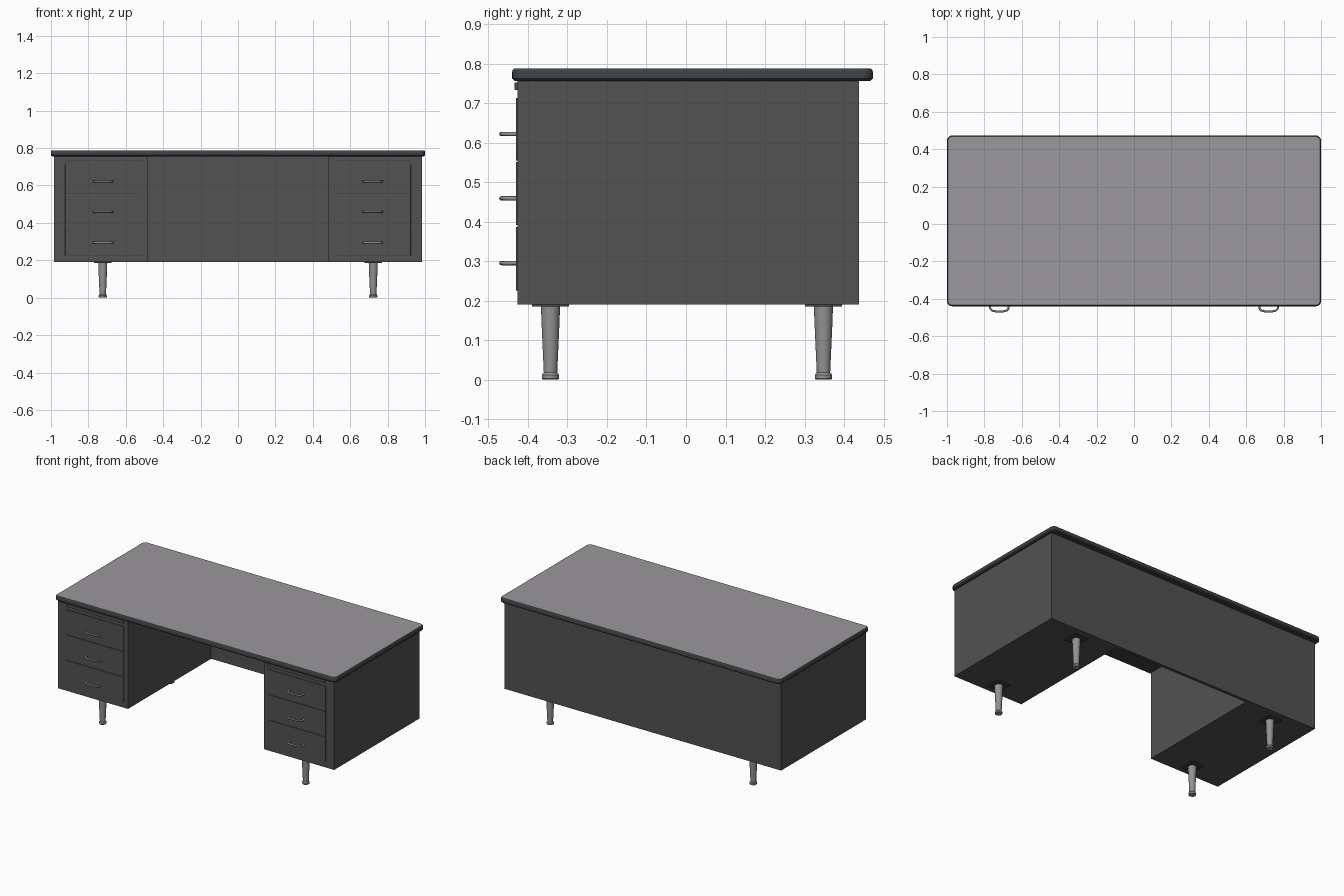
import bpy, bmesh, math

if "Cube" in bpy.data.objects:
    bpy.data.objects.remove(bpy.data.objects["Cube"])


def material(name, r, g, b):
    m = bpy.data.materials.new(name)
    m.diffuse_color = (r, g, b, 1)
    m.use_nodes = True
    m.node_tree.nodes["Principled BSDF"].inputs["Base Color"].default_value = m.diffuse_color
    return m


BODY = material("charcoal steel", 0.085, 0.085, 0.085)
TOP = material("grey laminate", 0.33, 0.315, 0.335)
EDGE = material("dark edging", 0.05, 0.052, 0.056)
METAL = material("brushed metal", 0.29, 0.29, 0.29)


def finish(bm, name, *mats):
    bmesh.ops.recalc_face_normals(bm, faces=bm.faces)
    me = bpy.data.meshes.new(name)
    bm.to_mesh(me)
    bm.free()
    for m in mats:
        me.materials.append(m)
    ob = bpy.data.objects.new(name, me)
    bpy.context.collection.objects.link(ob)
    return ob


def smooth(ob):
    bpy.ops.object.select_all(action='DESELECT')
    ob.select_set(True)
    bpy.context.view_layer.objects.active = ob
    bpy.ops.object.shade_smooth_by_angle(angle=math.radians(35))


def box(name, x0, x1, y0, y1, z0, z1, mat, bevel=0.0):
    bm = bmesh.new()
    bmesh.ops.create_cube(bm, size=1)
    for v in bm.verts:
        v.co = ((x0 + x1) / 2 + v.co.x * (x1 - x0),
                (y0 + y1) / 2 + v.co.y * (y1 - y0),
                (z0 + z1) / 2 + v.co.z * (z1 - z0))
    if bevel:
        bmesh.ops.bevel(bm, geom=bm.edges[:], offset=bevel, segments=2,
                        affect='EDGES', profile=0.5)
    return finish(bm, name, mat)


# Desktop: rounded corners, softened rim, lighter laminate on the upper face
def desktop():
    x, y0, y1, z0, z1, r = 1.0, -0.44, 0.473, 0.756, 0.788, 0.028
    rings = [(0.006, z0), (0.0, z0 + 0.006), (0.0, z1 - 0.008),
             (0.002, z1 - 0.003), (0.006, z1)]
    corners = [(x - r, y1 - r, 0), (-x + r, y1 - r, 90),
               (-x + r, y0 + r, 180), (x - r, y0 + r, 270)]
    bm = bmesh.new()
    loops = []
    for inset, z in rings:
        loop = []
        for cx, cy, a0 in corners:
            for k in range(7):
                a = math.radians(a0 + 15 * k)
                loop.append(bm.verts.new((cx + (r - inset) * math.cos(a),
                                          cy + (r - inset) * math.sin(a), z)))
        loops.append(loop)
    n = len(loops[0])
    for a, b in zip(loops, loops[1:]):
        for i in range(n):
            bm.faces.new((a[i], a[(i + 1) % n], b[(i + 1) % n], b[i]))
    bm.faces.new(loops[0][::-1])
    bm.faces.new(loops[-1]).material_index = 1
    smooth(finish(bm, "desktop", EDGE, TOP))


desktop()

# Back panel behind the knee hole
box("back_panel", -0.484, 0.484, 0.418, 0.438, 0.19, 0.757, BODY)


# Turned leg with a collar foot
def leg(name, x, y):
    profile = [(0, 0), (0.019, 0), (0.022, 0.003), (0.022, 0.012), (0.019, 0.016),
               (0.017, 0.018), (0.023, 0.15), (0.024, 0.186), (0, 0.186)]
    bm = bmesh.new()
    vs = [bm.verts.new((r, 0, z)) for r, z in profile]
    es = [bm.edges.new(p) for p in zip(vs, vs[1:])]
    bmesh.ops.spin(bm, geom=vs + es, cent=(0, 0, 0), axis=(0, 0, 1),
                   angle=math.tau, steps=24)
    bmesh.ops.remove_doubles(bm, verts=bm.verts, dist=0.0001)
    ob = finish(bm, name, METAL)
    ob.location = (x, y, 0)
    smooth(ob)


# Bent bar pull
def handle(name, x, z):
    cu = bpy.data.curves.new(name, 'CURVE')
    cu.dimensions = '3D'
    cu.bevel_depth = 0.0055
    cu.bevel_resolution = 2
    half = [(0.050, -0.425), (0.050, -0.445), (0.047, -0.455),
            (0.040, -0.462), (0.028, -0.466), (0.012, -0.4675)]
    pts = half + [(-px, py) for px, py in reversed(half)]
    sp = cu.splines.new('POLY')
    sp.points.add(len(pts) - 1)
    for p, (px, py) in zip(sp.points, pts):
        p.co = (px, py, 0, 1)
    cu.materials.append(METAL)
    ob = bpy.data.objects.new(name, cu)
    ob.location = (x, 0, z)
    bpy.context.collection.objects.link(ob)


# Two mirrored pedestals with writing slide, drawers, pulls and legs
DRAWERS = [("upper", 0.555, 0.713, 0.622), ("middle", 0.391, 0.551, 0.459),
           ("lower", 0.226, 0.387, 0.295)]
for side, s in (("left", -1), ("right", 1)):
    def span(a, b):
        return sorted((s * a, s * b))

    box(side + "_pedestal", *span(0.484, 0.984), -0.427, 0.438, 0.19, 0.757, BODY)
    box(side + "_writing_slide", *span(0.512, 0.922), -0.434, -0.42, 0.733, 0.752, BODY, 0.002)
    for label, z0, z1, hz in DRAWERS:
        box(f"{side}_{label}_drawer", *span(0.512, 0.924), -0.431, -0.42, z0, z1, BODY, 0.0015)
        handle(f"{side}_{label}_handle", s * 0.72, hz)
    for end, y in (("front", -0.343), ("back", 0.348)):
        leg(f"{side}_{end}_leg", s * 0.723, y)
        box(f"{side}_{end}_leg_plate", s * 0.723 - 0.047, s * 0.723 + 0.047,
            y - 0.047, y + 0.047, 0.185, 0.191, EDGE)
